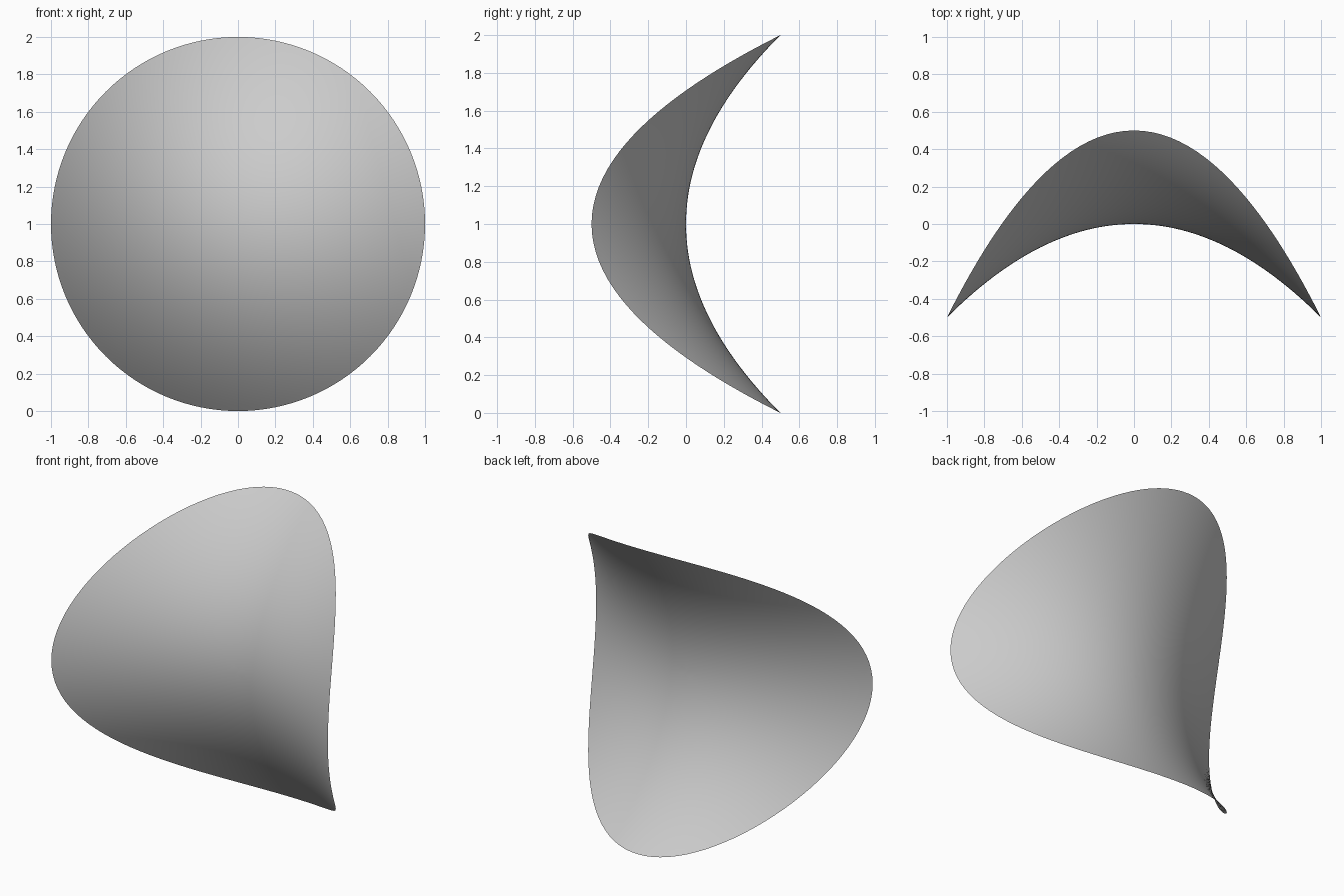
import bpy, bmesh
from math import sin, cos, pi

if "Cube" in bpy.data.objects:
    bpy.data.objects.remove(bpy.data.objects["Cube"])

RINGS, SEGMENTS = 32, 128


def saddle_point(r, a):
    # hyperbolic paraboloid over a unit disc standing in the xz plane
    x, z = r * cos(a), r * sin(a)
    return (x, 0.5 * (z * z - x * x), z + 1)


# Saddle sheet: concentric rings around a centre vertex
bm = bmesh.new()
centre = bm.verts.new(saddle_point(0, 0))
rings = [[bm.verts.new(saddle_point(i / RINGS, 2 * pi * j / SEGMENTS))
          for j in range(SEGMENTS)] for i in range(1, RINGS + 1)]
for j in range(SEGMENTS):
    k = (j + 1) % SEGMENTS
    bm.faces.new((centre, rings[0][j], rings[0][k]))
    for inner, outer in zip(rings, rings[1:]):
        bm.faces.new((inner[j], outer[j], outer[k], inner[k]))
for f in bm.faces:
    f.smooth = True

mesh = bpy.data.meshes.new("saddle_sheet")
bm.to_mesh(mesh)
bm.free()
bpy.context.collection.objects.link(bpy.data.objects.new("saddle_sheet", mesh))
